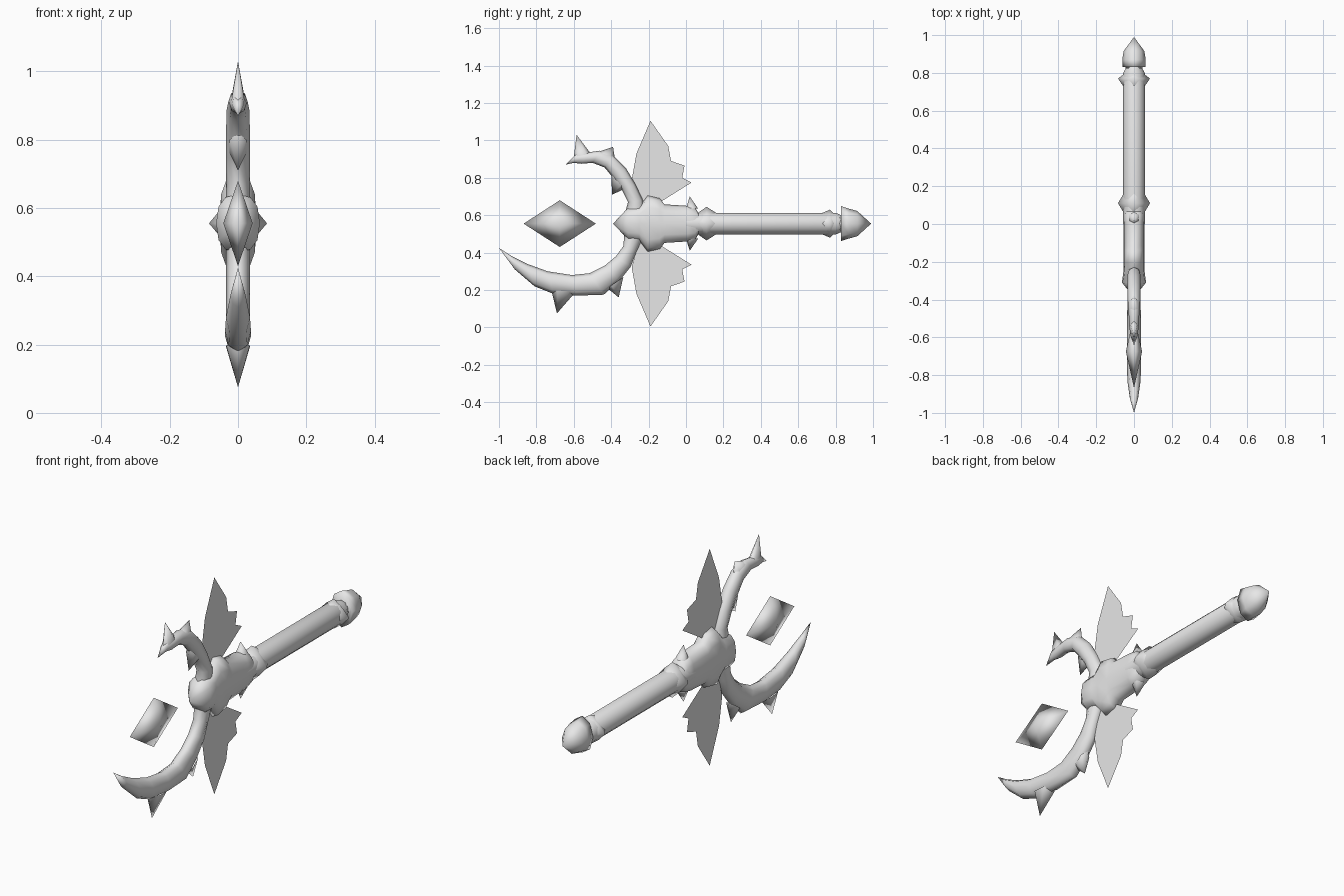
import bpy
import bmesh
from math import cos, sin, pi, copysign

AXIS = 0.555  # height of the shaft centreline

default_cube = bpy.data.objects.get("Cube")
if default_cube:
    bpy.data.objects.remove(default_cube, do_unlink=True)

grey = bpy.data.materials.new("plain_grey")
grey.use_nodes = True
grey.diffuse_color = (0.8, 0.8, 0.8, 1)
grey.node_tree.nodes["Principled BSDF"].inputs["Base Color"].default_value = (0.8, 0.8, 0.8, 1)


def finish(name, bm, smooth=True):
    """Clean a bmesh and turn it into a named object."""
    bmesh.ops.remove_doubles(bm, verts=bm.verts, dist=0.0001)
    bmesh.ops.recalc_face_normals(bm, faces=bm.faces)
    for face in bm.faces:
        face.smooth = smooth
    mesh = bpy.data.meshes.new(name)
    bm.to_mesh(mesh)
    bm.free()
    mesh.materials.append(grey)
    obj = bpy.data.objects.new(name, mesh)
    bpy.context.collection.objects.link(obj)
    return obj


def loft(name, stations, sides=8, star=1.0, power=1.0):
    """Skin rings; each station is (edge point, opposite edge point, half width in x)."""
    bm = bmesh.new()
    rings = []
    for (ay, az), (by, bz), width in stations:
        ring = []
        for i in range(sides):
            angle = 2 * pi * i / sides
            scale = star if i % 2 else 1.0
            c, s = (copysign(abs(v) ** power, v) * scale for v in (cos(angle), sin(angle)))
            y = (ay + by) / 2 + c * (ay - by) / 2
            z = (az + bz) / 2 + c * (az - bz) / 2
            ring.append(bm.verts.new((width * s, y, z)))
        rings.append(ring)
    for low, high in zip(rings, rings[1:]):
        for i in range(sides):
            j = (i + 1) % sides
            bm.faces.new((low[i], low[j], high[j], high[i]))
    return finish(name, bm)


def along_shaft(name, profile, **options):
    """Loft centred on the shaft from (y, half width, half height) rows."""
    return loft(name, [((y, AXIS + h), (y, AXIS - h), w) for y, w, h in profile], **options)


def spike(name, base_a, base_b, tip, width):
    return loft(name, [(base_a, base_b, width), (tip, tip, 0)], sides=6)


# Shaft with its pointed collars and pommel
along_shaft("shaft", [(0.0, 0.057, 0.058), (0.8, 0.057, 0.058), (0.83, 0.04, 0.045)], sides=12)
along_shaft("front_collar", [(0.06, 0.055, 0.055), (0.11, 0.085, 0.09), (0.16, 0.055, 0.058)], star=0.75)
along_shaft("rear_collar", [(0.73, 0.057, 0.058), (0.77, 0.085, 0.075), (0.8, 0.045, 0.045)], star=0.78)
along_shaft("pommel", [(0.79, 0.045, 0.045), (0.84, 0.045, 0.045), (0.83, 0.06, 0.093),
                       (0.87, 0.062, 0.08), (0.915, 0.055, 0.068), (0.99, 0, 0)])

# Central guard body
along_shaft("guard_body", [
    (-0.39, 0, 0), (-0.31, 0.064, 0.085), (-0.25, 0.056, 0.09), (-0.205, 0.055, 0.15),
    (-0.14, 0.055, 0.135), (-0.115, 0.055, 0.103), (0.01, 0.055, 0.095),
    (0.05, 0.054, 0.085), (0.07, 0.05, 0.05)], sides=12, power=0.8)

# Upper claw arm, swept from the guard to its forked end
loft("upper_claw", [
    ((-0.22, 0.6), (-0.33, 0.6), 0.035),
    ((-0.23, 0.68), (-0.31, 0.67), 0.035),
    ((-0.27, 0.765), (-0.345, 0.74), 0.035),
    ((-0.32, 0.85), (-0.39, 0.8), 0.035),
    ((-0.39, 0.92), (-0.435, 0.855), 0.033),
    ((-0.46, 0.945), (-0.5, 0.88), 0.028),
    ((-0.53, 0.935), (-0.56, 0.875), 0.025),
    ((-0.585, 0.93), (-0.6, 0.88), 0.018),
    ((-0.645, 0.87), (-0.645, 0.87), 0)])
spike("upper_claw_tip", (-0.51, 0.93), (-0.6, 0.91), (-0.585, 1.03), 0.022)
spike("upper_claw_outer_spike", (-0.38, 0.9), (-0.48, 0.935), (-0.39, 0.965), 0.025)
spike("upper_claw_inner_spike", (-0.4, 0.82), (-0.33, 0.74), (-0.395, 0.71), 0.028)

# Lower claw arm, a long hooked crescent
loft("lower_claw", [
    ((-0.22, 0.5), (-0.33, 0.5), 0.035),
    ((-0.265, 0.405), (-0.335, 0.435), 0.035),
    ((-0.295, 0.325), (-0.375, 0.38), 0.035),
    ((-0.355, 0.25), (-0.435, 0.33), 0.035),
    ((-0.44, 0.175), (-0.515, 0.29), 0.036),
    ((-0.585, 0.17), (-0.61, 0.28), 0.038),
    ((-0.71, 0.18), (-0.74, 0.3), 0.038),
    ((-0.81, 0.22), (-0.85, 0.34), 0.035),
    ((-0.915, 0.31), (-0.93, 0.38), 0.022),
    ((-1, 0.425), (-1, 0.425), 0)])
spike("lower_claw_large_spike", (-0.59, 0.19), (-0.72, 0.2), (-0.69, 0.075), 0.04)
spike("lower_claw_small_spike", (-0.335, 0.27), (-0.42, 0.21), (-0.36, 0.16), 0.028)

# Thin wings and small guard horns, mirrored about the shaft
WING = [(-0.25, 0.08), (-0.29, 0.235), (-0.265, 0.375), (-0.19, 0.55), (-0.095, 0.415),
        (-0.08, 0.335), (-0.008, 0.31), (-0.02, 0.245), (0.03, 0.22), (-0.13, 0.12)]
for side, sign in (("upper", 1), ("lower", -1)):
    bm = bmesh.new()
    bm.faces.new([bm.verts.new((0, y, AXIS + sign * h)) for y, h in WING])
    finish(side + "_wing", bm, smooth=False)
    spike(side + "_guard_horn", (0.0, AXIS + sign * 0.08), (0.065, AXIS + sign * 0.08),
          (0.02, AXIS + sign * 0.145), 0.03)

# Floating gem between the claws: a flattened octahedron
bm = bmesh.new()
bmesh.ops.create_uvsphere(bm, u_segments=4, v_segments=2, radius=1)
for vert in bm.verts:
    x, y, z = vert.co
    vert.co = (x * 0.043, y * 0.193 - 0.675, z * 0.125 + AXIS)
finish("floating_gem", bm)
